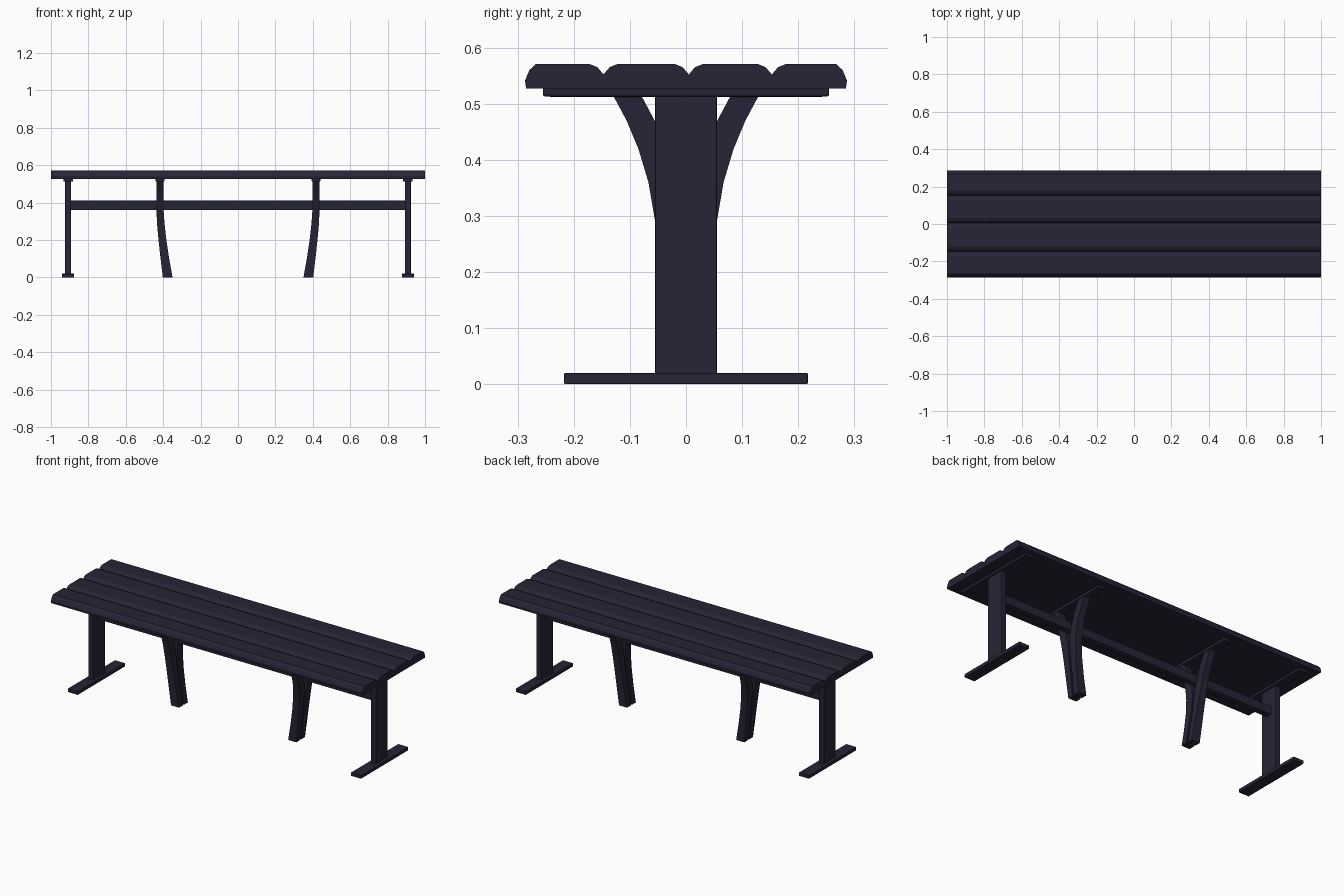
import bpy, bmesh

if "Cube" in bpy.data.objects:
    bpy.data.objects.remove(bpy.data.objects["Cube"])

metal = bpy.data.materials.new("dark navy paint")
metal.diffuse_color = (0.018, 0.018, 0.037, 1)
metal.use_nodes = True
metal.node_tree.nodes["Principled BSDF"].inputs["Base Color"].default_value = metal.diffuse_color


def finish(bm, name, bevel=0.0):
    bmesh.ops.recalc_face_normals(bm, faces=bm.faces)
    me = bpy.data.meshes.new(name)
    bm.to_mesh(me)
    bm.free()
    ob = bpy.data.objects.new(name, me)
    bpy.context.collection.objects.link(ob)
    me.materials.append(metal)
    if bevel:
        mod = ob.modifiers.new("soft edges", 'BEVEL')
        mod.width = bevel
        mod.segments = 2
    return ob


def box(name, x, y, z, bevel=0.0):
    bm = bmesh.new()
    bmesh.ops.create_cube(bm, size=1)
    for v in bm.verts:
        for i, (lo, hi) in enumerate((x, y, z)):
            v.co[i] = lo if v.co[i] < 0 else hi
    return finish(bm, name, bevel)


def loft(name, rings):
    """Skin a row of rings that have equal vertex counts."""
    bm = bmesh.new()
    rows = [[bm.verts.new(p) for p in r] for r in rings]
    n = len(rows[0])
    for a, b in zip(rows, rows[1:]):
        for i in range(n):
            j = (i + 1) % n
            bm.faces.new((a[i], a[j], b[j], b[i]))
    bm.faces.new(rows[0])
    bm.faces.new(rows[-1])
    return finish(bm, name)


# Seat: four rounded planks joined in one grooved cross-section
top, bottom = 0.571, 0.527
profile = [(-0.285, bottom), (-0.287, 0.541), (-0.279, 0.560), (-0.267, top)]
for g in (-0.147, 0.005, 0.153):
    profile += [(g - 0.026, top), (g - 0.011, 0.565), (g, 0.552),
                (g + 0.011, 0.565), (g + 0.026, top)]
profile += [(0.267, top), (0.279, 0.560), (0.287, 0.541), (0.285, bottom)]
loft("plank_seat", [[(x, y, z) for y, z in profile] for x in (-1, 1)])

# Long rail tying the legs together
box("long_rail", (-0.905, 0.905), (-0.018, 0.018), (0.36, 0.41), 0.003)

# Middle leg stations: z, outer y, inner y, x centre, half width in x
stations = [(0.0, 0.040, 0.005, 0.376, 0.026), (0.10, 0.043, 0.005, 0.391, 0.023),
            (0.20, 0.047, 0.005, 0.404, 0.021), (0.29, 0.055, 0.007, 0.413, 0.020),
            (0.36, 0.067, 0.016, 0.417, 0.019), (0.42, 0.085, 0.034, 0.417, 0.019),
            (0.47, 0.106, 0.056, 0.417, 0.019), (0.515, 0.130, 0.080, 0.417, 0.020)]

for s, side in ((-1, "left"), (1, "right")):
    def span(a, b):
        return tuple(sorted((s * a, s * b)))

    # End support: foot, upright and seat bracket
    box(side + "_end_foot", span(0.877, 0.942), (-0.217, 0.217), (0, 0.02), 0.002)
    box(side + "_end_upright", span(0.893, 0.924), (-0.055, 0.055), (0.015, 0.53), 0.002)
    box(side + "_end_bracket", span(0.882, 0.934), (-0.255, 0.255), (0.513, 0.53), 0.003)

    # Middle support: bracket and two arms that part into a Y
    box(side + "_middle_bracket", span(0.394, 0.440), (-0.245, 0.245), (0.512, 0.53), 0.003)
    for t, face in ((-1, "front"), (1, "back")):
        loft(f"{side}_{face}_middle_leg",
             [[(s * (c - w), t * o, z), (s * (c + w), t * o, z),
               (s * (c + w), t * i, z), (s * (c - w), t * i, z)]
              for z, o, i, c, w in stations])
